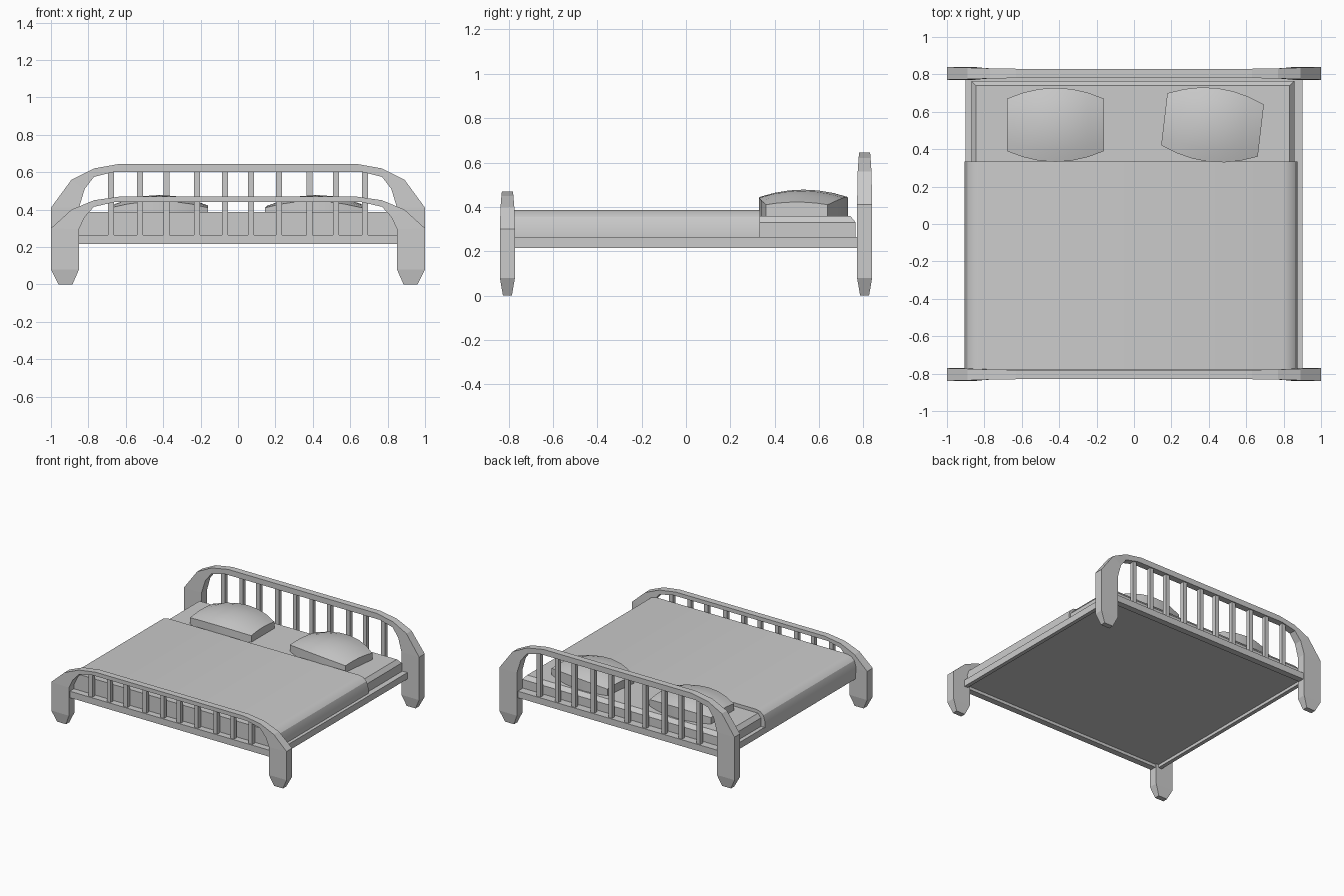
import bpy, bmesh, math

if "Cube" in bpy.data.objects:
    bpy.data.objects.remove(bpy.data.objects["Cube"])


def make(name, verts, faces, smooth=False):
    me = bpy.data.meshes.new(name)
    me.from_pydata(verts, [], faces)
    bm = bmesh.new()
    bm.from_mesh(me)
    bmesh.ops.recalc_face_normals(bm, faces=bm.faces)
    bm.to_mesh(me)
    bm.free()
    ob = bpy.data.objects.new(name, me)
    bpy.context.collection.objects.link(ob)
    if smooth:
        bpy.ops.object.select_all(action='DESELECT')
        ob.select_set(True)
        bpy.context.view_layer.objects.active = ob
        bpy.ops.object.shade_smooth_by_angle(angle=math.radians(30))
    return ob


def loft(name, rings, smooth=False):
    n = len(rings[0])
    verts = [p for r in rings for p in r]
    faces = [(i * n + k, i * n + (k + 1) % n, (i + 1) * n + (k + 1) % n, (i + 1) * n + k)
             for i in range(len(rings) - 1) for k in range(n)]
    faces += [tuple(range(n)), tuple(range(len(verts) - n, len(verts)))]
    return make(name, verts, faces, smooth)


def box(name, x0, x1, y0, y1, z0, z1):
    ring = lambda z: [(x0, y0, z), (x1, y0, z), (x1, y1, z), (x0, y1, z)]
    return loft(name, [ring(z0), ring(z1)])


def bed_end(name, y, half):
    # legs and arched top rail in one sweep: outer point, inner point, half thickness
    full = half + [((-a[0], a[1]), (-b[0], b[1]), t) for a, b, t in reversed(half)]
    loft(name + "_arch", [[(a[0], y - t, a[1]), (a[0], y + t, a[1]),
                           (b[0], y + t, b[1]), (b[0], y - t, b[1])] for a, b, t in full])
    box(name + "_lower_rail", -0.87, 0.87, y - 0.024, y + 0.024, 0.215, 0.265)
    top = half[-1][1][1] + 0.01
    for x in (0.07, 0.22, 0.382, 0.525, 0.68):
        for s in (-1, 1):
            box(name + "_bar", s * x - 0.016, s * x + 0.016, y - 0.016, y + 0.016, 0.255, top)


# headboard and footboard
bed_end("headboard", 0.805, [
    ((-0.96, 0), (-0.885, 0), 0.02), ((-1, 0.08), (-0.85, 0.08), 0.034),
    ((-1, 0.41), (-0.85, 0.41), 0.034), ((-0.89, 0.56), (-0.82, 0.51), 0.031),
    ((-0.77, 0.62), (-0.77, 0.575), 0.027), ((-0.63, 0.645), (-0.66, 0.602), 0.025)])
bed_end("footboard", -0.805, [
    ((-0.96, 0), (-0.885, 0), 0.02), ((-1, 0.08), (-0.85, 0.08), 0.034),
    ((-1, 0.30), (-0.85, 0.295), 0.034), ((-0.89, 0.40), (-0.82, 0.36), 0.031),
    ((-0.77, 0.45), (-0.77, 0.415), 0.027), ((-0.63, 0.47), (-0.66, 0.44), 0.025)])

# side rails and base panel
for s in (-1, 1):
    box("side_rail", min(s * 0.87, s * 0.90), max(s * 0.87, s * 0.90), -0.79, 0.785, 0.215, 0.265)
box("base_panel", -0.875, 0.875, -0.782, 0.782, 0.238, 0.264)

# mattress with chamfered top
loft("mattress", [[(-0.87 + d, -0.775, z), (0.857 - d, -0.775, z),
                   (0.857 - d, 0.765 - d, z), (-0.87 + d, 0.765 - d, z)]
                  for z, d in ((0.263, 0), (0.33, 0), (0.36, 0.025))])

# blanket draped over the mattress
prof = [(-0.905, 0.262), (-0.905, 0.31), (-0.89, 0.355), (-0.865, 0.377), (-0.83, 0.386),
        (0.80, 0.386), (0.835, 0.377), (0.86, 0.355), (0.875, 0.31), (0.875, 0.262)]
loft("blanket", [[(x, y, z) for x, z in prof] for y in (-0.778, 0.333)], True)


# pillows: bowed outline, straight wall, domed top
def pillow(name, x, y, angle):
    n = 6
    top, low = [], []
    for i in range(n + 1):
        for j in range(n + 1):
            u, v = 2 * i / n - 1, 2 * j / n - 1
            b = 1 - u * u
            px, py = u * 0.26, v * (0.14 + 0.058 * b)
            top.append((px, py, 0.41 + 0.035 * b + (0.012 + 0.021 * b) * (1 - v * v)))
            low.append((px, py, 0.357))
    m, w = len(top), n + 1
    quads = [(i * w + j, (i + 1) * w + j, (i + 1) * w + j + 1, i * w + j + 1)
             for i in range(n) for j in range(n)]
    edge = ([i * w for i in range(n)] + [n * w + j for j in range(n)]
            + [i * w + n for i in range(n, 0, -1)] + list(range(n, 0, -1)))
    walls = [(a, b, b + m, a + m) for a, b in zip(edge, edge[1:] + edge[:1])]
    ob = make(name, top + low, quads + [tuple(k + m for k in q) for q in quads] + walls, True)
    ob.location = (x, y, 0)
    ob.rotation_euler.z = math.radians(angle)


pillow("left_pillow", -0.42, 0.53, 0)
pillow("right_pillow", 0.42, 0.53, -6.7)
